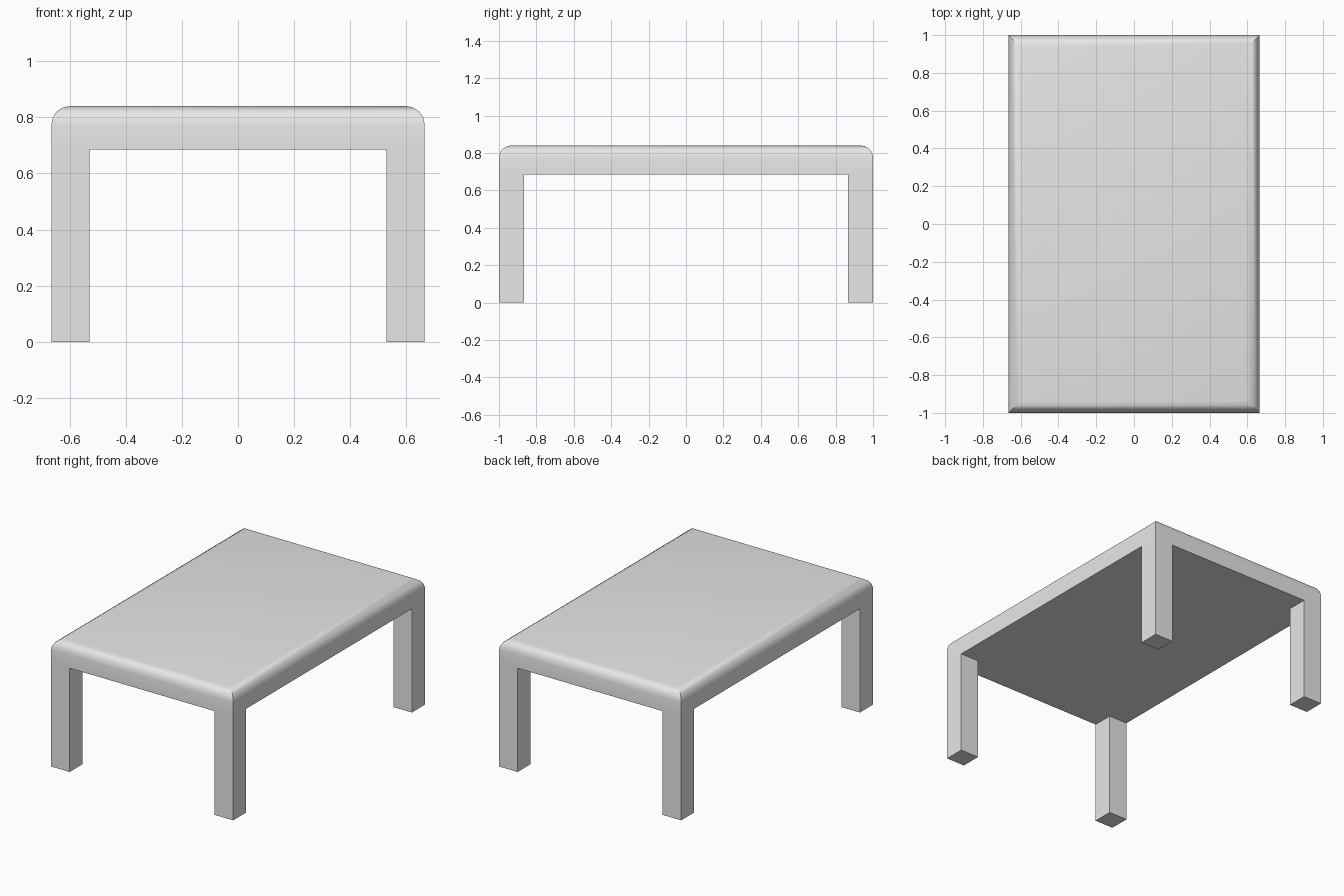
import bpy
import bmesh
from mathutils import Vector

if "Cube" in bpy.data.objects:
    bpy.data.objects.remove(bpy.data.objects["Cube"], do_unlink=True)

HALF_X, HALF_Y = 0.665, 1.0
LEG = 0.135
UNDERSIDE, TOP = 0.685, 0.84
ROUND = 0.065

# Single plain grey
grey = bpy.data.materials.new("plain_grey")
grey.use_nodes = True
colour = (0.8, 0.8, 0.8, 1)
grey.diffuse_color = colour
grey.node_tree.nodes["Principled BSDF"].inputs["Base Color"].default_value = colour

# Table top slab
bm = bmesh.new()
bmesh.ops.create_cube(bm, size=1)
for v in bm.verts:
    v.co = Vector((v.co.x * 2 * HALF_X, v.co.y * 2 * HALF_Y,
                   TOP if v.co.z > 0 else UNDERSIDE))

# Rounded upper rim
rim = [e for e in bm.edges if all(v.co.z > TOP - 0.01 for v in e.verts)]
bmesh.ops.bevel(bm, geom=rim, offset=ROUND, segments=4, profile=0.5,
                affect='EDGES')


def underside():
    bm.normal_update()
    return [f for f in bm.faces if f.normal.z < -0.9]


# Cut the underside into a grid whose corners become the legs
for axis, half in ((0, HALF_X), (1, HALF_Y)):
    for side in (-1, 1):
        place, normal = Vector((0, 0, 0)), Vector((0, 0, 0))
        place[axis], normal[axis] = side * (half - LEG), 1
        faces = underside()
        edges = {e for f in faces for e in f.edges}
        verts = {v for f in faces for v in f.verts}
        bmesh.ops.bisect_plane(bm, geom=faces + list(edges) + list(verts),
                               plane_co=place, plane_no=normal)

# Pull the four legs down to the floor
corners = [f for f in underside()
           if abs(f.calc_center_median().x) > HALF_X - LEG
           and abs(f.calc_center_median().y) > HALF_Y - LEG]
for face in bmesh.ops.extrude_discrete_faces(bm, faces=corners)["faces"]:
    for v in face.verts:
        v.co.z = 0
bmesh.ops.remove_doubles(bm, verts=bm.verts, dist=0.0001)
bmesh.ops.recalc_face_normals(bm, faces=bm.faces)

mesh = bpy.data.meshes.new("table")
bm.to_mesh(mesh)
bm.free()
mesh.materials.append(grey)
table = bpy.data.objects.new("table", mesh)
bpy.context.collection.objects.link(table)

# Smooth rim, crisp legs
bpy.ops.object.select_all(action='DESELECT')
table.select_set(True)
bpy.context.view_layer.objects.active = table
bpy.ops.object.shade_smooth_by_angle(angle=0.52)
